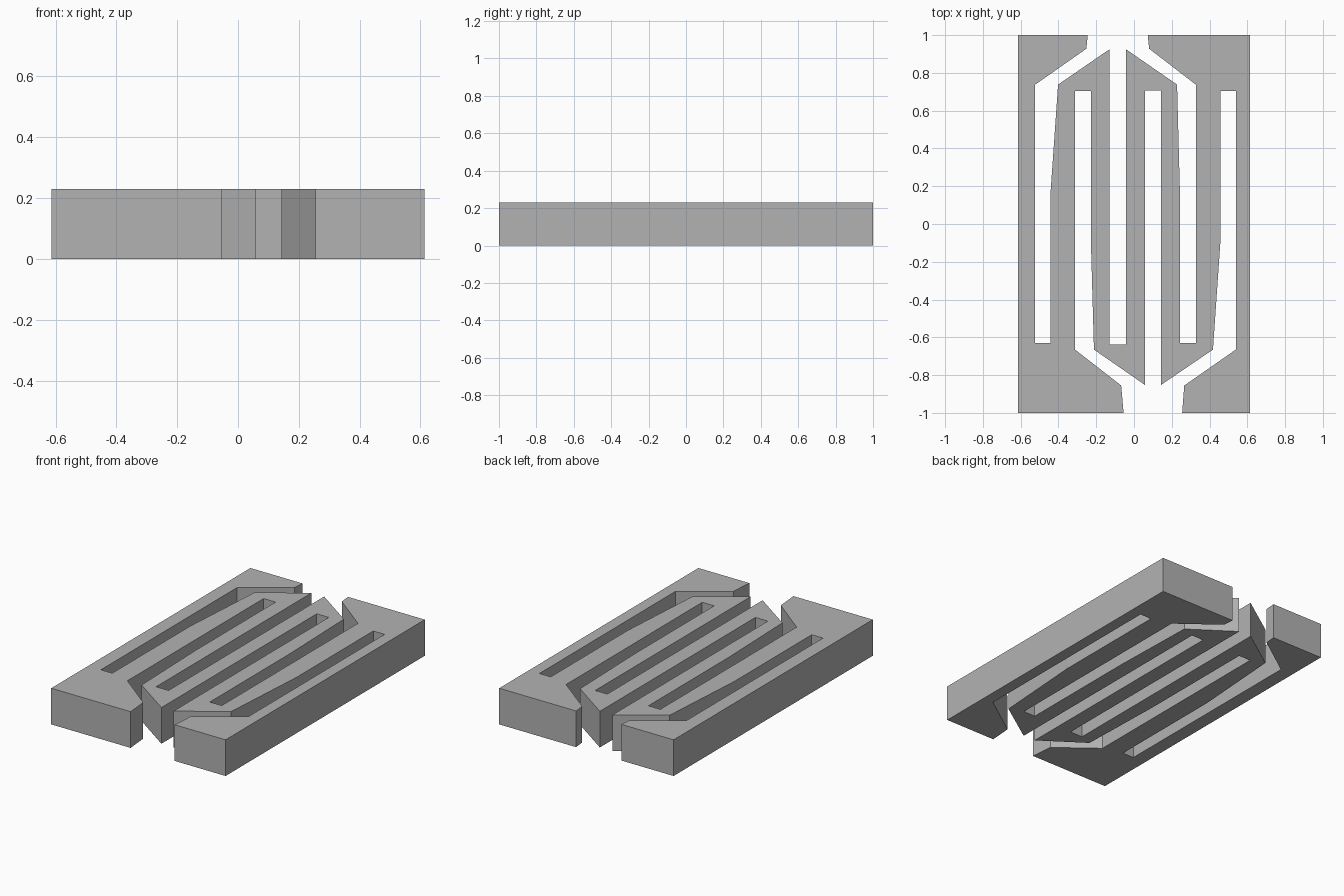
import bpy
import bmesh

HEIGHT = 0.23

# Remove the default object
default = bpy.data.objects.get("Cube")
if default:
    bpy.data.objects.remove(default, do_unlink=True)


def make_material(name, colour):
    material = bpy.data.materials.new(name)
    material.use_nodes = True
    material.diffuse_color = colour
    shader = next(n for n in material.node_tree.nodes if n.type == "BSDF_PRINCIPLED")
    shader.inputs["Base Color"].default_value = colour
    return material


def extrude_outline(name, outline, height, material):
    """Make a flat-sided solid from a counter-clockwise outline."""
    bm = bmesh.new()
    base = bm.faces.new([bm.verts.new((x, y, 0)) for x, y in outline])
    extruded = bmesh.ops.extrude_face_region(bm, geom=[base], use_keep_orig=True)
    top_verts = [g for g in extruded["geom"] if isinstance(g, bmesh.types.BMVert)]
    bmesh.ops.translate(bm, verts=top_verts, vec=(0, 0, height))
    bmesh.ops.recalc_face_normals(bm, faces=bm.faces[:])
    mesh = bpy.data.meshes.new(name)
    bm.to_mesh(mesh)
    bm.free()
    mesh.materials.append(material)
    part = bpy.data.objects.new(name, mesh)
    bpy.context.collection.objects.link(part)
    return part


# Front edge, left to right: corner block, two tapered fingers, corner block
front_edge = [
    (-0.613, -1), (-0.055, -1), (-0.068, -0.855), (-0.312, -0.665),
    (-0.312, 0.703), (-0.228, 0.703), (-0.228, -0.1), (-0.212, -0.665),
    (0.058, -0.852), (0.058, 0.708), (0.143, 0.708), (0.143, -0.852),
    (0.418, -0.665), (0.459, -0.07), (0.459, 0.703), (0.539, 0.703),
    (0.539, -0.665), (0.266, -0.855), (0.255, -1), (0.613, -1),
]

# Back edge, right to left: the same arrangement, offset sideways
back_edge = [
    (0.613, 1), (0.073, 1), (0.08, 0.928), (0.327, 0.738),
    (0.327, -0.63), (0.243, -0.63), (0.243, 0.17), (0.228, 0.738),
    (-0.042, 0.925), (-0.042, -0.637), (-0.13, -0.637), (-0.13, 0.925),
    (-0.402, 0.738), (-0.443, 0.15), (-0.443, -0.63), (-0.523, -0.63),
    (-0.523, 0.738), (-0.252, 0.928), (-0.245, 1), (-0.613, 1),
]

grey = make_material("plain grey", (0.45, 0.45, 0.45, 1))
extrude_outline("serpentine_spring_plate", front_edge + back_edge, HEIGHT, grey)
